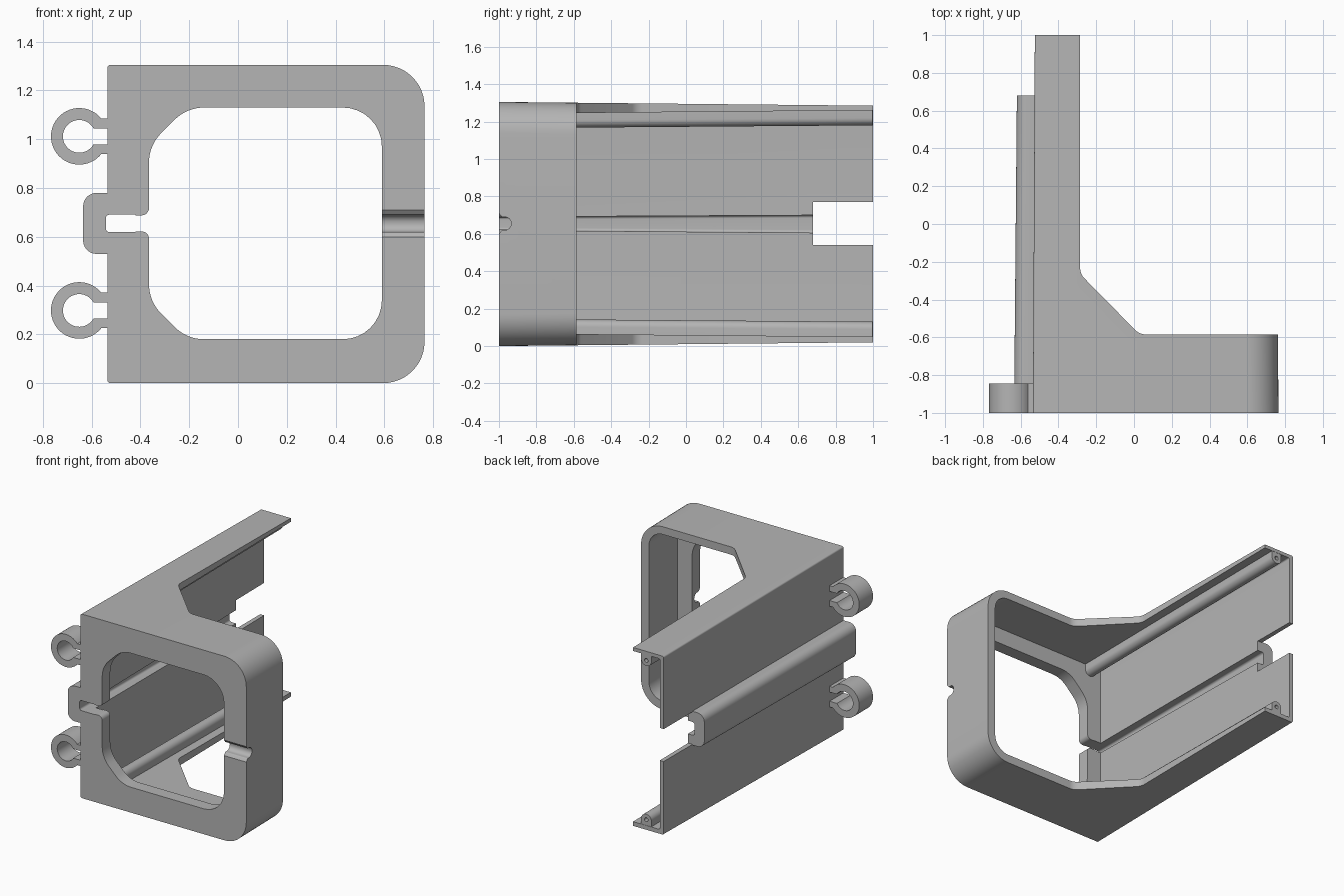
import bpy, bmesh, math
from mathutils import Vector

cube = bpy.data.objects.get("Cube")
if cube:
    bpy.data.objects.remove(cube, do_unlink=True)

grey = bpy.data.materials.new("plain grey")
grey.use_nodes = True
COLOR = (0.46, 0.46, 0.46, 1)
grey.diffuse_color = COLOR
grey.node_tree.nodes["Principled BSDF"].inputs["Base Color"].default_value = COLOR


def rounded(corners, steps=8):
    """Polygon from (u, v, radius) corners, each filleted with an arc."""
    out = []
    n = len(corners)
    for i, (u, v, r) in enumerate(corners):
        p = Vector((u, v))
        if r == 0:
            out.append(p)
            continue
        a = (Vector(corners[i - 1][:2]) - p).normalized()
        b = (Vector(corners[(i + 1) % n][:2]) - p).normalized()
        half = a.angle(b) / 2
        c = p + (a + b).normalized() * (r / math.sin(half))
        s = p + a * (r / math.tan(half)) - c
        e = p + b * (r / math.tan(half)) - c
        sweep = math.pi - 2 * half
        for k in range(steps + 1):
            t = k / steps
            out.append(c + (s * math.sin((1 - t) * sweep) + e * math.sin(t * sweep)) / math.sin(sweep))
    return out


def loft(name, prof0, w0, prof1, w1, axis="y"):
    """Solid between two matching profiles placed at w0 and w1 along an axis."""
    place = {"x": lambda u, v, w: (w, u, v),
             "y": lambda u, v, w: (u, w, v),
             "z": lambda u, v, w: (u, v, w)}[axis]
    bm = bmesh.new()
    ends = [[bm.verts.new(place(p[0], p[1], w)) for p in prof]
            for prof, w in ((prof0, w0), (prof1, w1))]
    n = len(prof0)
    for ring in ends:
        bm.faces.new(ring)
    for i in range(n):
        j = (i + 1) % n
        bm.faces.new((ends[0][i], ends[0][j], ends[1][j], ends[1][i]))
    bmesh.ops.recalc_face_normals(bm, faces=bm.faces)
    me = bpy.data.meshes.new(name)
    bm.to_mesh(me)
    bm.free()
    me.materials.append(grey)
    ob = bpy.data.objects.new(name, me)
    bpy.context.collection.objects.link(ob)
    return ob


def cut(target, cutter, keep=False):
    mod = target.modifiers.new("cut", "BOOLEAN")
    mod.operation = "DIFFERENCE"
    mod.solver = "EXACT"
    mod.object = cutter
    bpy.context.view_layer.objects.active = target
    bpy.ops.object.modifier_apply(modifier=mod.name)
    if not keep:
        bpy.data.objects.remove(cutter, do_unlink=True)


def box(x0, x1, z0, z1, left_r, right_r):
    return rounded([(x0, z0, left_r), (x1, z0, right_r), (x1, z1, right_r), (x0, z1, left_r)], 12)


# Drafted outer shell and its cavity, leaving the front plate
bracket = loft("bracket_body", box(-0.535, 0.765, 0, 1.305, 0.012, 0.17), -1,
               box(-0.525, 0.75, 0.02, 1.285, 0.012, 0.17), 1)
cut(bracket, loft("cavity", box(-0.477, 0.703, 0.067, 1.243, 0.01, 0.11), -0.91,
                  box(-0.496, 0.69, 0.049, 1.261, 0.01, 0.11), 1.1))

# Cut away the rear, leaving the long wall, narrow flanges and braces
outline = rounded([(-0.285, 1.2, 0), (-0.285, -0.265, 0.08), (0.03, -0.585, 0.08),
                   (1.2, -0.585, 0), (1.2, 1.2, 0)])
cut(bracket, loft("rear_cut", outline, -0.5, outline, 2, "z"))

# Front opening with chamfered corners and side slot
opening = rounded([(-0.365, 0.688, 0.03), (-0.45, 0.688, 0), (-0.45, 0.622, 0),
                   (-0.365, 0.622, 0.03), (-0.365, 0.335, 0.17), (-0.21, 0.18, 0.17),
                   (0.59, 0.18, 0.16), (0.59, 1.13, 0.16),
                   (-0.21, 1.13, 0.17), (-0.365, 0.975, 0.17)])
cut(bracket, loft("opening_cut", opening, -1.1, opening, -0.85))

# Notch at the rear end of the long wall
notch = [(-0.8, 0.54), (-0.4, 0.54), (-0.4, 0.77), (-0.8, 0.77)]
cut(bracket, loft("end_cut", notch, 0.68, notch, 1.2))

# Small rounded groove across the front of the right side
groove = rounded([(-1.03, 0.735, 0), (-1.0, 0.71, 0), (-0.985, 0.69, 0.01), (-0.935, 0.69, 0.033),
                  (-0.935, 0.62, 0.033), (-0.985, 0.62, 0.01), (-1.0, 0.60, 0), (-1.03, 0.575, 0)])
cut(bracket, loft("groove_cut", groove, 0.5, groove, 0.9, "x"))

# Outer rail, with a channel shared by the wall and the rail
rail = loft("side_rail", box(-0.635, -0.53, 0.53, 0.78, 0.055, 0), -1,
            box(-0.62, -0.519, 0.535, 0.775, 0.055, 0), 0.68)
channel = loft("channel_cut", box(-0.542, -0.42, 0.62, 0.69, 0.015, 0), -1.1,
               box(-0.542, -0.42, 0.605, 0.70, 0.015, 0), 0.75)
cut(rail, channel, keep=True)
cut(bracket, channel)
parts = [bracket, rail]


# Screw bosses along the flanges, each with a pilot hole in the rear end
def boss_profile(zc, z_flange):
    s = 1 if z_flange > zc else -1
    arc = [(-0.387 + 0.04 * math.cos(a), zc - s * 0.04 * math.sin(a))
           for a in (math.pi * k / 16 for k in range(17))]
    return [(-0.347, z_flange)] + arc + [(-0.427, z_flange)]


for name, z0, z1, f0, f1 in (("upper", 1.205, 1.22, 1.26, 1.268), ("lower", 0.105, 0.09, 0.045, 0.037)):
    boss = loft(name + "_screw_boss", boss_profile(z0, f0), -0.95, boss_profile(z1, f1), 0.998)
    hole = [(-0.387 + 0.014 * math.cos(a), z1 + 0.014 * math.sin(a))
            for a in (math.tau * k / 16 for k in range(16))]
    cut(boss, loft("pilot_cut", hole, 0.85, hole, 1.1))
    parts.append(boss)


# Open ring clips on the outer wall
def arc(r, half_height, sign):
    a = math.asin(half_height / r)
    angles = [a + (math.tau - 2 * a) * k / 40 for k in range(41)]
    return [(r * math.cos(t), r * math.sin(t)) for t in angles[::sign]]


ring = ([(0.122, 0.073)] + arc(0.116, 0.073, 1) + [(0.122, -0.073), (0.122, -0.0325)]
        + arc(0.067, 0.0325, -1) + [(0.122, 0.0325)])
for name, zc in (("upper", 1.012), ("lower", 0.298)):
    profile = [(-0.651 + u, zc + v) for u, v in ring]
    parts.append(loft(name + "_ring_clip", profile, -1, profile, -0.845))

# Smooth curved areas, keeping edges sharp
bpy.ops.object.select_all(action="DESELECT")
for ob in parts:
    ob.select_set(True)
bpy.context.view_layer.objects.active = bracket
bpy.ops.object.shade_smooth_by_angle(angle=math.radians(30))
